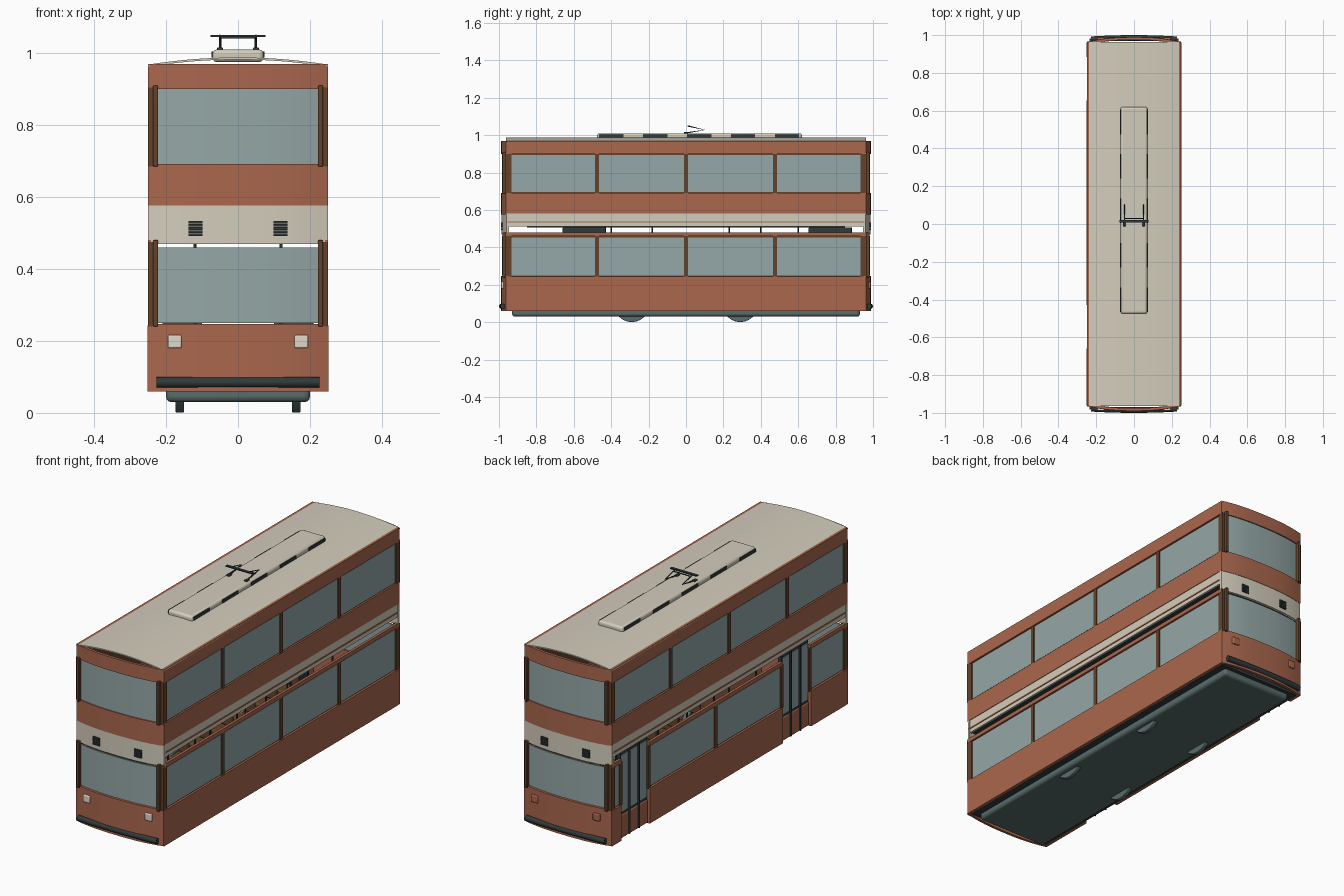
import bpy, bmesh, math

if "Cube" in bpy.data.objects:
    bpy.data.objects.remove(bpy.data.objects["Cube"])

def mat(name, r, g, b):
    m = bpy.data.materials.new(name)
    m.diffuse_color = (r, g, b, 1)
    m.use_nodes = True
    m.node_tree.nodes["Principled BSDF"].inputs["Base Color"].default_value = m.diffuse_color
    return m

RED = mat("terracotta", 0.40, 0.135, 0.075)
CREAM = mat("cream", 0.65, 0.61, 0.50)
GLASS = mat("window glass", 0.30, 0.39, 0.385)
BROWN = mat("dark brown", 0.13, 0.055, 0.025)
DARK = mat("charcoal", 0.03, 0.042, 0.042)
STEEL = mat("steel grey", 0.10, 0.15, 0.15)
WHITE = mat("lamp white", 0.75, 0.70, 0.60)

def make(name, bm, m, bevel=0, smooth=True):
    bmesh.ops.recalc_face_normals(bm, faces=bm.faces)
    me = bpy.data.meshes.new(name)
    bm.to_mesh(me)
    bm.free()
    ob = bpy.data.objects.new(name, me)
    bpy.context.collection.objects.link(ob)
    me.materials.append(m)
    if bevel:
        b = ob.modifiers.new("bevel", 'BEVEL')
        b.width, b.segments = bevel, 3
    if smooth:
        bpy.ops.object.select_all(action='DESELECT')
        ob.select_set(True)
        bpy.context.view_layer.objects.active = ob
        bpy.ops.object.shade_smooth_by_angle(angle=math.radians(35))
    return ob

def box(name, x0, x1, y0, y1, z0, z1, m, bevel=0):
    bm = bmesh.new()
    bmesh.ops.create_cube(bm, size=1)
    for v in bm.verts:
        v.co = ((x0 + x1) / 2 + v.co.x * (x1 - x0), (y0 + y1) / 2 + v.co.y * (y1 - y0),
                (z0 + z1) / 2 + v.co.z * (z1 - z0))
    return make(name, bm, m, bevel, bevel > 0)

def prism(name, outline, move, m):
    """Extrude a closed outline of 3D points along a vector."""
    bm = bmesh.new()
    f = bm.faces.new([bm.verts.new(p) for p in outline])
    r = bmesh.ops.extrude_face_region(bm, geom=[f])
    bmesh.ops.translate(bm, vec=move, verts=[g for g in r['geom'] if isinstance(g, bmesh.types.BMVert)])
    return make(name, bm, m)

def tube(name, pts, r, m):
    c = bpy.data.curves.new(name, 'CURVE')
    c.dimensions, c.bevel_depth, c.bevel_resolution, c.use_fill_caps = '3D', r, 2, True
    s = c.splines.new('POLY')
    s.points.add(len(pts) - 1)
    for p, co in zip(s.points, pts):
        p.co = (*co, 1)
    c.materials.append(m)
    ob = bpy.data.objects.new(name, c)
    bpy.context.collection.objects.link(ob)

def bow(x):
    """Plan curve of the bowed ends."""
    return 0.96 + 0.027 * (1 - abs(x / 0.25) ** 2.5)

def end_band(name, s, hw, z0, z1, m, out=0.0, thick=0.014):
    xs = [-hw + 2 * hw * i / 20 for i in range(21)]
    pts = [(x, s * (bow(x) + out), z0) for x in xs]
    pts += [(x, s * (bow(x) + out - thick), z0) for x in reversed(xs)]
    return prism(name, pts, (0, 0, z1 - z0), m)

# underframe and wheels
box("underframe", -0.20, 0.20, -0.93, 0.93, 0.03, 0.075, STEEL, 0.015)
box("lower_floor", -0.235, 0.235, -0.95, 0.95, 0.06, 0.075, DARK)
box("upper_floor", -0.24, 0.24, -0.95, 0.95, 0.517, 0.53, DARK)
for x in (-0.162, 0.162):
    for y in (-0.29, 0.29):
        bm = bmesh.new()
        bmesh.ops.create_cone(bm, cap_ends=True, segments=40, radius1=0.095, radius2=0.095, depth=0.024)
        w = make("wheel", bm, STEEL, 0.004)
        w.rotation_euler = (0, math.pi / 2, 0)
        w.location = (x, y, 0.096)

def side_box(name, s, xin, xout, y0, y1, z0, z1, m, bevel=0):
    a, b = sorted((s * xin, s * xout))
    return box(name, a, b, y0, y1, z0, z1, m, bevel)

def window(s, y0, y1, z0, z1):
    side_box("window_frame", s, 0.230, 0.241, y0, y1, z0, z1, BROWN)
    side_box("window_pane", s, 0.236, 0.244, y0 + 0.006, y1 - 0.006, z0 + 0.006, z1 - 0.006, GLASS)

DOORS = [(-0.66, -0.43), (0.655, 0.885)]
END = 0.955
for s in (-1, 1):
    # full length side bands
    side_box("roof_fascia", s, 0.236, 0.250, -0.962, 0.962, 0.90, 0.97, RED)
    side_box("waist_band", s, 0.236, 0.250, -0.962, 0.962, 0.58, 0.69, RED)
    side_box("cream_band", s, 0.236, 0.247, -END, END, 0.512, 0.58, CREAM)
    side_box("pinstripe", s, 0.245, 0.250, -END, END, 0.532, 0.539, RED)
    # upper windows and pillars
    ups = [-0.945, -0.475, 0, 0.475, 0.945]
    for a, b in zip(ups, ups[1:]):
        window(s, a, b, 0.69, 0.90)
    for y in ups:
        side_box("upper_pillar", s, 0.232, 0.248, y - 0.011, y + 0.011, 0.688, 0.902, BROWN)
    # lower panels and windows, broken by doors on the left side
    runs = [([-0.945, -0.475, 0, 0.475, 0.945])] if s > 0 else [
        [-0.945, DOORS[0][0]], [DOORS[0][1], 0.11, DOORS[1][0]], [DOORS[1][1], 0.945]]
    for run in runs:
        lo = -0.962 if run[0] < -0.94 else run[0]
        hi = 0.962 if run[-1] > 0.94 else run[-1]
        side_box("lower_panel", s, 0.236, 0.252, lo, hi, 0.06, 0.243, RED)
        side_box("belt_rail", s, 0.236, 0.250, lo, hi, 0.46, 0.48, RED)
        for a, b in zip(run, run[1:]):
            window(s, a, b, 0.243, 0.46)
        for y in run:
            side_box("lower_pillar", s, 0.232, 0.248, y - 0.011, y + 0.011, 0.241, 0.462, BROWN)
    # handrail and stanchions seen through the open gap
    tube("ceiling_rail", [(s * 0.12, -0.85, 0.508), (s * 0.12, 0.85, 0.508)], 0.003, DARK)
    for y in (-0.4, -0.18, 0.23, 0.4, 0.6):
        tube("stanchion", [(s * 0.12, y, 0.07), (s * 0.12, y, 0.52)], 0.004, DARK)
    for i in range(6):
        y = -0.35 + i * 0.18
        side_box("seat", s, 0.10, 0.21, y, y + 0.09, 0.15, 0.18, BROWN, 0.008)
        side_box("seat_back", s, 0.10, 0.21, y + 0.08, y + 0.1, 0.18, 0.32, BROWN, 0.006)

# recessed folding doors
for y0, y1 in DOORS:
    box("door_frame", -0.238, -0.222, y0, y1, 0.06, 0.507, DARK, 0.006)
    w = (y1 - y0) / 3
    for i in range(3):
        a, b = y0 + i * w + 0.009, y0 + (i + 1) * w - 0.009
        box("door_glass", -0.241, -0.235, a, b, 0.20, 0.492, GLASS)
        box("door_panel", -0.244, -0.234, a - 0.005, b + 0.005, 0.065, 0.185, RED, 0.005)
        box("door_post", -0.247, -0.236, b + 0.005, b + 0.012, 0.065, 0.505, DARK)

for s in (-1, 1):
    # bowed ends
    end_band("end_apron", s, 0.25, 0.06, 0.247, RED, 0.003)
    end_band("end_lower_glass", s, 0.222, 0.25, 0.46, GLASS, -0.004, 0.008)
    end_band("end_cream_band", s, 0.25, 0.47, 0.58, CREAM)
    end_band("end_waist_band", s, 0.25, 0.577, 0.692, RED, 0.002)
    end_band("end_upper_glass", s, 0.222, 0.692, 0.90, GLASS, -0.004, 0.008)
    end_band("end_fascia", s, 0.25, 0.90, 0.97, RED, 0.002)
    # rounded bumper
    pts = [(-0.226 + 0.452 * i / 16, s * (0.978 + 0.007 * (1 - (i / 8 - 1) ** 2)), 0.085) for i in range(17)]
    tube("bumper", pts, 0.015, DARK)
    # corner posts
    for x in (-1, 1):
        for z0, z1 in ((0.24, 0.475), (0.685, 0.905)):
            a, b = sorted((s * 0.945, s * 0.966))
            side_box("corner_post", x, 0.224, 0.2495, a, b, z0, z1, BROWN)
            a, b = sorted((s * 0.955, s * 0.982))
            side_box("end_trim", x, 0.222, 0.236, a, b, z0, z1 + 0.005, BROWN, 0.003)
        # lamps: white in front, red behind, with vents above
        a, b = sorted((s * 0.972, s * 0.988))
        side_box("headlamp" if s < 0 else "tail_lamp", x, 0.157, 0.195, a, b, 0.18, 0.217,
                 WHITE if s < 0 else RED, 0.004)
        a, b = sorted((s * 0.975, s * 0.989))
        for k in range(5):
            z = 0.492 + k * 0.0085
            side_box("vent_slat", x, 0.098, 0.138, a, b, z, z + 0.007, DARK)

# arched roof shell
xs = [-0.25 + 0.5 * i / 24 for i in range(25)]
arch = lambda x: 0.968 + 0.02 * (1 - (x / 0.25) ** 2)
prism("roof", [(x, -0.963, arch(x)) for x in xs] + [(x, -0.963, arch(x) - 0.006) for x in reversed(xs)],
      (0, 1.926, 0), CREAM)
# roof equipment box with side grilles
box("roof_box", -0.071, 0.071, -0.475, 0.62, 0.975, 1.01, CREAM, 0.012)
for s in (-1, 1):
    for i in range(5):
        y = -0.4 + i * 0.235
        side_box("roof_grille", s, 0.068, 0.074, y - 0.065, y + 0.065, 0.988, 1.004, DARK)
    # current collector arms
    tube("collector_arm", [(s * 0.05, 0.0, 1.012), (s * 0.05, 0.1, 1.028), (s * 0.05, 0.015, 1.048)], 0.0035, DARK)
    box("collector_foot", s * 0.05 - 0.008, s * 0.05 + 0.008, -0.012, 0.012, 1.0, 1.016, DARK, 0.003)
box("collector_bar", -0.076, 0.076, 0.008, 0.022, 1.045, 1.051, DARK)
tube("collector_cross", [(-0.05, 0.03, 1.043), (0.05, 0.03, 1.043)], 0.003, DARK)
